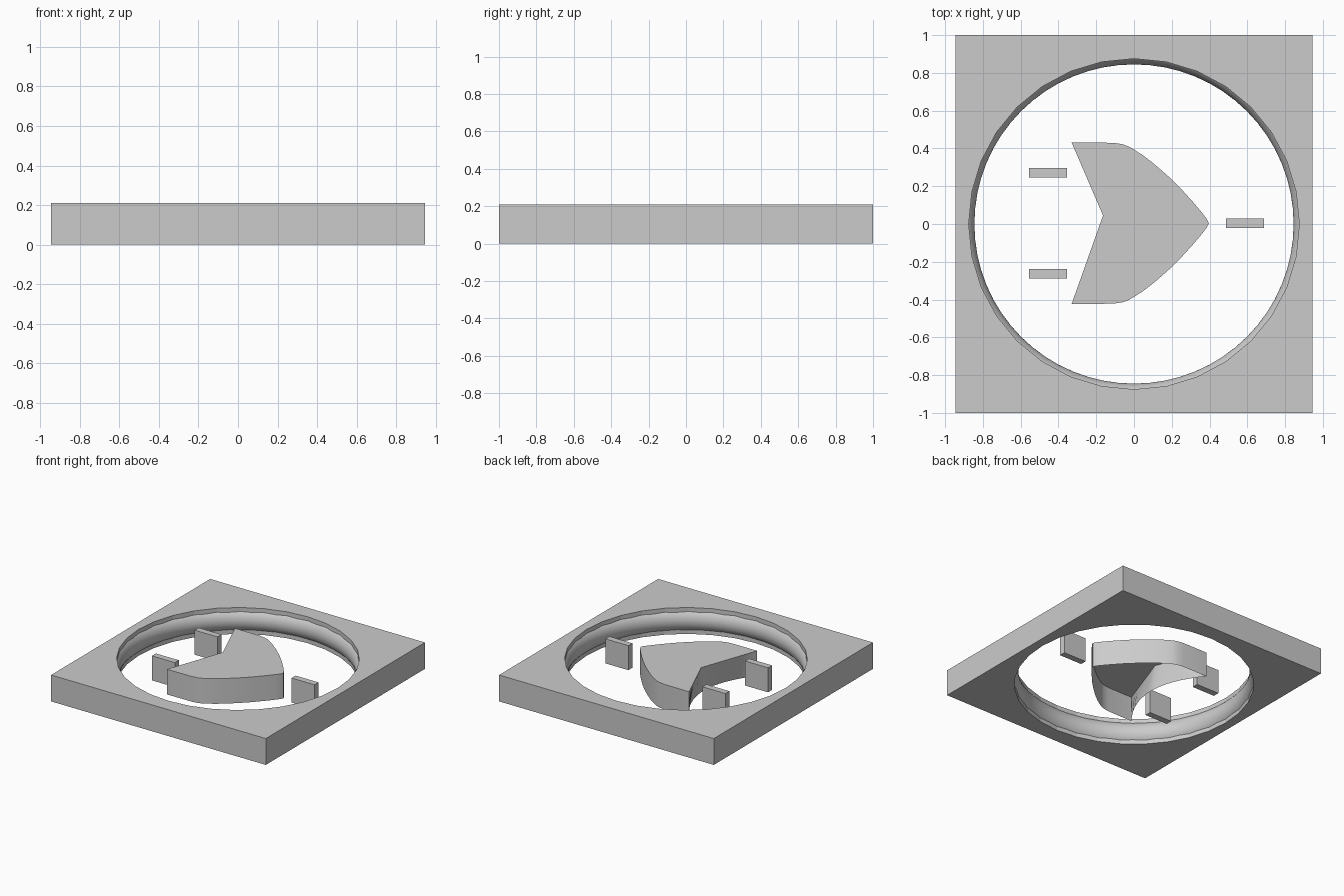
import bpy, bmesh
from math import cos, sin, pi, radians

if "Cube" in bpy.data.objects:
    bpy.data.objects.remove(bpy.data.objects["Cube"])


def box(name, x0, x1, y0, y1, z0, z1):
    bpy.ops.mesh.primitive_cube_add(size=1, location=((x0 + x1) / 2, (y0 + y1) / 2, (z0 + z1) / 2))
    ob = bpy.context.object
    ob.name = name
    ob.scale = (x1 - x0, y1 - y0, z1 - z0)
    bpy.ops.object.transform_apply(location=False, rotation=False, scale=True)
    return ob


def finish(name, bm):
    me = bpy.data.meshes.new(name)
    bm.to_mesh(me)
    bm.free()
    ob = bpy.data.objects.new(name, me)
    bpy.context.collection.objects.link(ob)
    bpy.ops.object.select_all(action='DESELECT')
    ob.select_set(True)
    bpy.context.view_layer.objects.active = ob
    bpy.ops.object.shade_smooth_by_angle(angle=radians(30))
    return ob


# Square plate with a round 32-sided opening
plate = box("plate", -0.945, 0.945, -1, 1, 0, 0.21)
bpy.ops.mesh.primitive_cylinder_add(vertices=32, radius=0.875, depth=1, location=(0, 0, 0.1))
cutter = bpy.context.object
cutter.name = "opening_cutter"
cut = plate.modifiers.new("opening", 'BOOLEAN')
cut.object = cutter
cut.solver = 'EXACT'
bpy.context.view_layer.objects.active = plate
bpy.ops.object.modifier_apply(modifier="opening")
bpy.data.objects.remove(cutter)

# Rounded lip bulging inward from the wall of the opening
bm = bmesh.new()
SEG, ARC = 64, 12
rows = []
for j in range(ARC + 1):
    a = radians(-50 + 100 * j / ARC)
    r, z = 0.95 - 0.105 * cos(a), 0.105 + 0.105 * sin(a)
    rows.append([bm.verts.new((r * cos(2 * pi * i / SEG), r * sin(2 * pi * i / SEG), z))
                 for i in range(SEG)])
for lo, hi in zip(rows, rows[1:]):
    for i in range(SEG):
        k = (i + 1) % SEG
        bm.faces.new((lo[k], lo[i], hi[i], hi[k]))
finish("inner_lip", bm)

# Arrow-shaped shell, open underneath; its notch is a V on top and an arc below
H, MID = 0.2, 0.004
half = [(0.397, 0), (0.386, 0.022), (0.36, 0.056), (0.32, 0.104), (0.243, 0.189),
        (0.18, 0.25), (0.11, 0.311), (0.05, 0.358), (0, 0.39), (-0.03, 0.407),
        (-0.06, 0.418), (-0.11, 0.426), (-0.33, 0.427)]
side = [(x, MID - y) for x, y in reversed(half)] + [(x, MID + y) for x, y in half[1:]]
start, end, notch = side[-1], side[0], (-0.164, 0.045)
top, low = list(side), list(side)
N = 16
for i in range(1, N):
    t = i / N
    p, q, f = (start, notch, 2 * t) if t <= 0.5 else (notch, end, 2 * t - 1)
    top.append((p[0] + (q[0] - p[0]) * f, p[1] + (q[1] - p[1]) * f))
    low.append((-0.33 + 0.172 * (1 - (2 * t - 1) ** 2), start[1] + (end[1] - start[1]) * t))
bm = bmesh.new()
tv = [bm.verts.new((x, y, H)) for x, y in top]
bv = [bm.verts.new((x, y, 0)) for x, y in low]
for i in range(len(tv)):
    k = (i + 1) % len(tv)
    bm.faces.new((bv[i], bv[k], tv[k], tv[i]))
bm.faces.new(tv)
finish("arrow_shell", bm)

# Three small upright blocks around the arrow
box("front_block", 0.487, 0.688, -0.021, 0.029, 0, 0.195)
for label, y in (("left", 0.272), ("right", -0.264)):
    box("rear_block_" + label, -0.555, -0.354, y - 0.025, y + 0.025, 0, 0.195)
